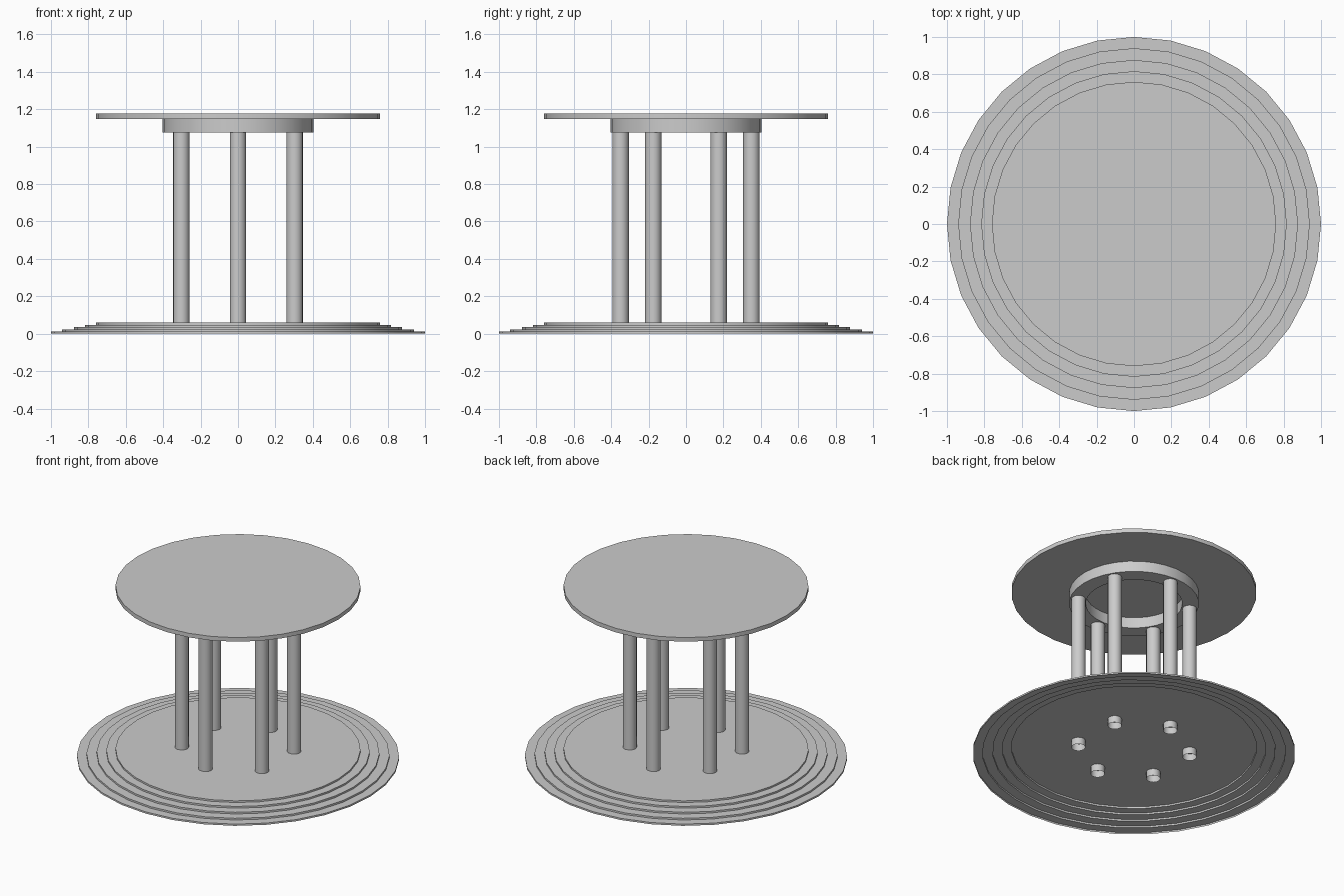
import bpy, bmesh, math

if "Cube" in bpy.data.objects:
    bpy.data.objects.remove(bpy.data.objects["Cube"])


def lathe(name, profile, sides=32, cap_start=False, cap_end=False, center=(0, 0)):
    """Revolve (radius, z) points around z, optionally closing the ends with discs."""
    bm = bmesh.new()
    rings = []
    for r, z in profile:
        rings.append([bm.verts.new((r * math.cos(2 * math.pi * i / sides),
                                    r * math.sin(2 * math.pi * i / sides), z))
                      for i in range(sides)])
    for a, b in zip(rings, rings[1:]):
        for i in range(sides):
            j = (i + 1) % sides
            bm.faces.new((a[i], a[j], b[j], b[i]))
    if cap_start:
        bm.faces.new(rings[0][::-1])
    if cap_end:
        bm.faces.new(rings[-1])
    mesh = bpy.data.meshes.new(name)
    bm.to_mesh(mesh)
    bm.free()
    obj = bpy.data.objects.new(name, mesh)
    obj.location = (center[0], center[1], 0)
    bpy.context.collection.objects.link(obj)
    bpy.ops.object.select_all(action='DESELECT')
    obj.select_set(True)
    bpy.context.view_layer.objects.active = obj
    bpy.ops.object.shade_smooth_by_angle(angle=math.radians(30))
    return obj


# Stepped base: thin shell, hollow underneath
STEP = 0.0118
base_profile = []
for k, r in enumerate((1.0, 0.94, 0.877, 0.817, 0.76)):
    base_profile += [(r, k * STEP), (r, (k + 1) * STEP)]
lathe("stepped_base", base_profile, cap_end=True)

# Six open tube legs, passing through the base into its hollow
for n in range(6):
    a = math.radians(30 + 60 * n)
    lathe(f"leg_{n + 1}", [(0.044, 0.012), (0.044, 1.076)], sides=16,
          center=(0.35 * math.cos(a), 0.35 * math.sin(a)))

# Support ring under the top
lathe("support_ring", [(0.30, 1.148), (0.30, 1.075), (0.403, 1.075), (0.403, 1.148)])

# Round table top
lathe("table_top", [(0.76, 1.148), (0.76, 1.176)], cap_start=True, cap_end=True)
